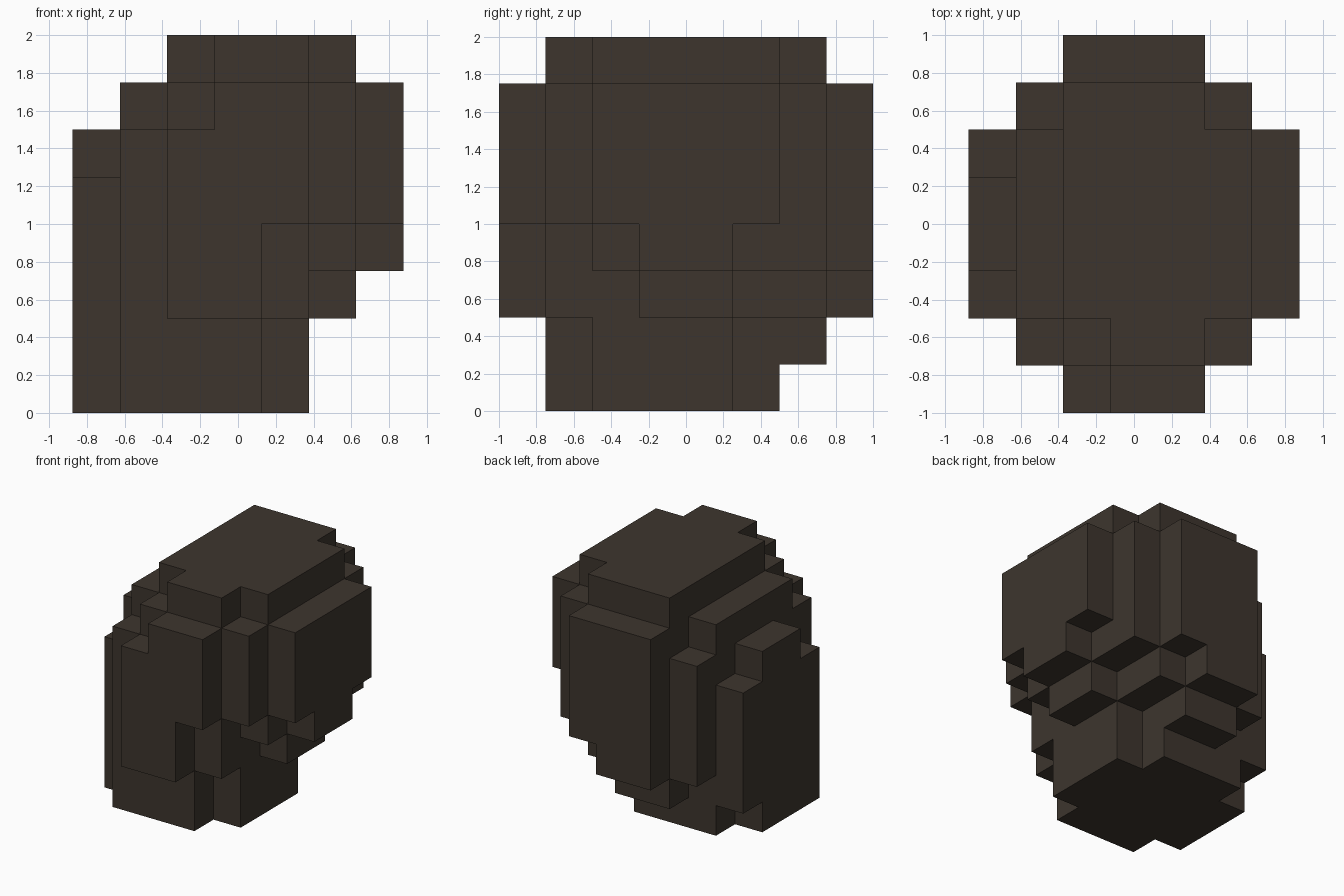
import bpy, bmesh, math
from mathutils import Vector

cube = bpy.data.objects.get("Cube")
if cube:
    bpy.data.objects.remove(cube, do_unlink=True)

CELL = 0.25
ORIGIN = Vector((-0.875, -1.0, 0.0))

# Upright slices of the boulder, from -x to +x.
# Each run is (first layer, last layer, first row, end row).
SLICES = [
    [(0, 0, 2, 5), (1, 4, 2, 6), (5, 5, 3, 5)],
    [(0, 1, 1, 6), (2, 5, 1, 7), (6, 6, 2, 6)],
    [(0, 0, 1, 6), (1, 1, 1, 7), (2, 5, 0, 8), (6, 6, 1, 8), (7, 7, 2, 7)],
    [(0, 0, 1, 6), (1, 1, 1, 7), (2, 6, 0, 8), (7, 7, 1, 7)],
    [(0, 1, 2, 5), (2, 2, 1, 7), (3, 3, 1, 8), (4, 6, 0, 8), (7, 7, 1, 7)],
    [(2, 2, 3, 5), (3, 3, 2, 7), (4, 6, 1, 7), (7, 7, 2, 6)],
    [(3, 3, 3, 5), (4, 6, 2, 6)],
]
solid = {(i, j, k)
         for i, runs in enumerate(SLICES)
         for k0, k1, j0, j1 in runs
         for k in range(k0, k1 + 1)
         for j in range(j0, j1)}

# Outer skin: one square wherever a filled cell meets an empty one
bm = bmesh.new()
verts = {}


def corner(p):
    key = tuple(round(c) for c in p)
    if key not in verts:
        verts[key] = bm.verts.new(ORIGIN + Vector(key) * CELL)
    return verts[key]


for cell in sorted(solid):
    for axis in range(3):
        for side in (-1, 1):
            n = Vector((0, 0, 0))
            n[axis] = side
            if tuple(round(c + d) for c, d in zip(cell, n)) in solid:
                continue
            u = Vector((0, 0, 0))
            u[(axis + 1) % 3] = 0.5
            v = n.cross(u)
            mid = Vector(cell) + Vector((0.5, 0.5, 0.5)) + n * 0.5
            bm.faces.new([corner(mid + q) for q in (-u - v, u - v, u + v, v - u)])

# Merge the squares into large flat faces
bmesh.ops.dissolve_limit(bm, angle_limit=math.radians(1),
                         verts=bm.verts[:], edges=bm.edges[:])
mesh = bpy.data.meshes.new("boulder")
bm.to_mesh(mesh)
bm.free()
boulder = bpy.data.objects.new("boulder", mesh)
bpy.context.collection.objects.link(boulder)

# Dark brown stone
stone = bpy.data.materials.new("dark_brown_stone")
stone.use_nodes = True
colour = (0.047, 0.036, 0.027, 1.0)
stone.diffuse_color = colour
stone.node_tree.nodes["Principled BSDF"].inputs["Base Color"].default_value = colour
mesh.materials.append(stone)
